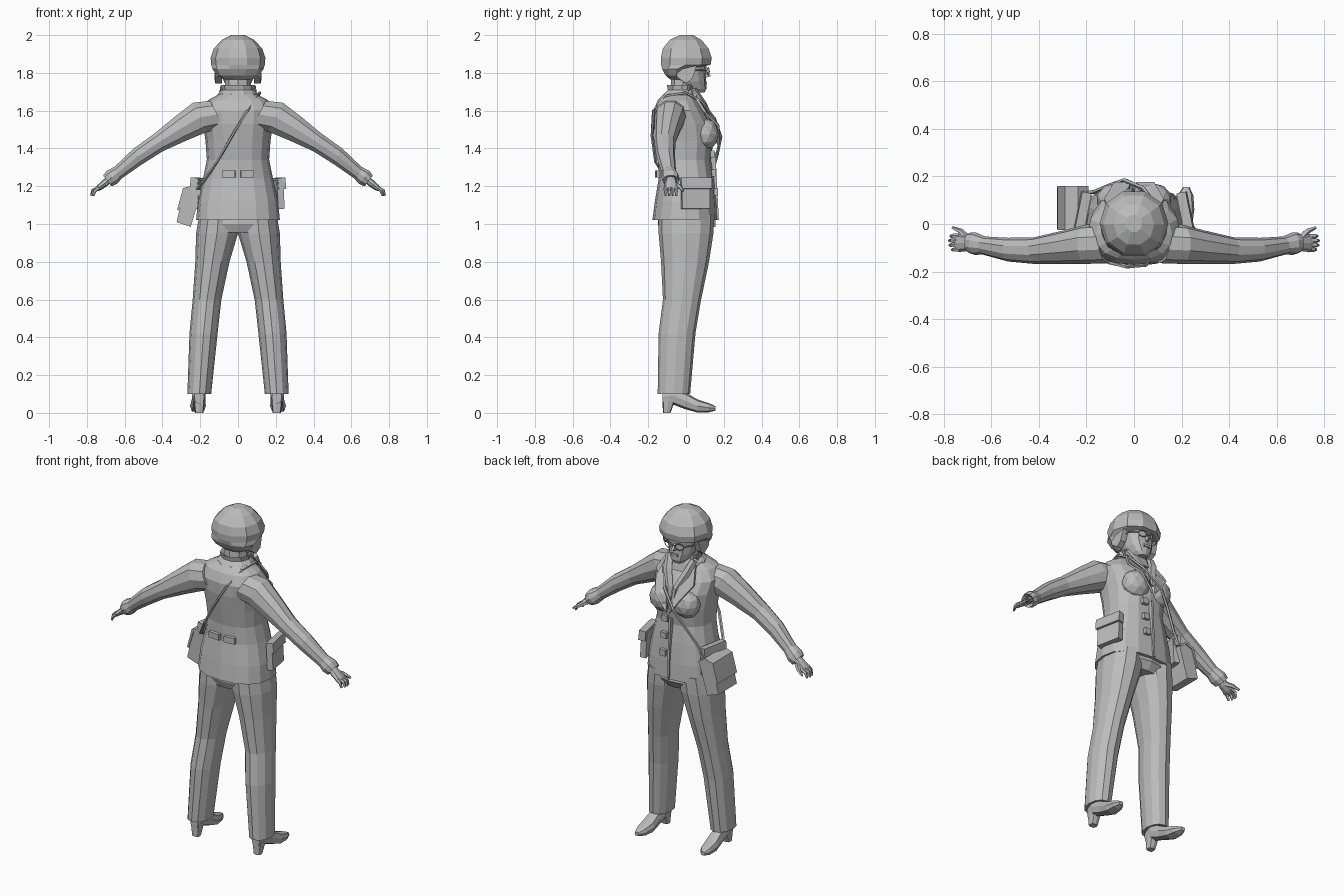
import bpy, bmesh, math
from mathutils import Vector as V, Matrix

grey = bpy.data.materials.new("plain grey")
grey.diffuse_color = (0.5, 0.5, 0.5, 1)


def finish(name, bm):
    bmesh.ops.recalc_face_normals(bm, faces=bm.faces)
    me = bpy.data.meshes.new(name)
    bm.to_mesh(me)
    bm.free()
    me.materials.append(grey)
    ob = bpy.data.objects.new(name, me)
    bpy.context.collection.objects.link(ob)
    return ob


def ring(c, u, v, n, p=1.0):
    """Superellipse section around c with half axes u and v."""
    out = []
    for i in range(n):
        a = 2 * math.pi * i / n
        f = lambda t: math.copysign(abs(t) ** p, t) if abs(t) > 1e-6 else 0
        out.append(V(c) + V(u) * f(math.cos(a)) + V(v) * f(math.sin(a)))
    return out


def loft(name, rings):
    bm = bmesh.new()
    rs = [[bm.verts.new(p) for p in r] for r in rings]
    n = len(rs[0])
    for a, b in zip(rs, rs[1:]):
        for i in range(n):
            bm.faces.new((a[i], a[(i + 1) % n], b[(i + 1) % n], b[i]))
    bm.faces.new(rs[0])
    bm.faces.new(rs[-1])
    return finish(name, bm)


def stack(name, rows, n=12, p=0.85, s=1):
    """Loft of level sections: z, x min, x max, y back, y front."""
    return loft(name, [ring((s * (a + b) / 2, (c + d) / 2, z), ((b - a) / 2, 0, 0),
                            (0, (d - c) / 2, 0), n, p) for z, a, b, c, d in rows])


def tube(name, pts, radii, n=6, flat=1.0):
    pts = [V(p) for p in pts]
    rs = []
    for i, p in enumerate(pts):
        t = (pts[min(i + 1, len(pts) - 1)] - pts[max(i - 1, 0)]).normalized()
        u = t.cross(V((0, 0, 1)) if abs(t.z) < 0.95 else V((0, 1, 0))).normalized()
        r = radii[i] if isinstance(radii, (list, tuple)) else radii
        rs.append(ring(p, u * r, t.cross(u) * r * flat, n))
    return loft(name, rs)


def box(name, c, size, rot=(0, 0, 0)):
    bm = bmesh.new()
    bmesh.ops.create_cube(bm, size=1)
    bmesh.ops.scale(bm, vec=size, verts=bm.verts)
    ob = finish(name, bm)
    ob.location, ob.rotation_euler = c, rot
    return ob


def blob(name, c, size, sub=1):
    bm = bmesh.new()
    bmesh.ops.create_icosphere(bm, subdivisions=sub, radius=1)
    bmesh.ops.scale(bm, vec=size, verts=bm.verts)
    bmesh.ops.translate(bm, vec=c, verts=bm.verts)
    return finish(name, bm)


def prism(name, pts, offset):
    bm = bmesh.new()
    f = bm.faces.new([bm.verts.new(p) for p in pts])
    ext = bmesh.ops.extrude_face_region(bm, geom=[f], use_keep_orig=True)
    bmesh.ops.translate(bm, vec=offset, verts=[g for g in ext["geom"] if isinstance(g, bmesh.types.BMVert)])
    return finish(name, bm)


def sym(z, w, b, f):
    return (z, -w, w, b, f)


# jacket body with a recessed hem
stack("jacket", [sym(1.07, .18, -.13, .13), sym(1.02, .205, -.165, .145), sym(1.02, .222, -.178, .165),
                 sym(1.12, .212, -.165, .16), sym(1.24, .185, -.145, .148), sym(1.34, .165, -.145, .132),
                 sym(1.44, .172, -.16, .145), sym(1.53, .185, -.172, .135), sym(1.60, .195, -.172, .095),
                 sym(1.655, .16, -.15, .06), sym(1.69, .095, -.115, .04)], 16)

# neck, scarf collar and head
stack("neck", [sym(1.62, .075, -.09, .05), sym(1.80, .065, -.075, .045)], 8, 1)
stack("collar", [sym(1.64, .125, -.135, .085), sym(1.69, .105, -.12, .07), sym(1.71, .085, -.10, .06),
                 sym(1.735, .088, -.105, .06), sym(1.72, .07, -.08, .045)], 10, 1)
stack("face", [sym(1.695, .03, .03, .098), sym(1.715, .052, -.02, .108), sym(1.755, .075, -.06, .107),
               sym(1.80, .088, -.08, .105), sym(1.87, .095, -.08, .112)], 12)
stack("hair", [sym(1.765, .075, -.085, -.01), sym(1.785, .11, -.11, .01), sym(1.82, .135, -.13, .035),
               sym(1.843, .142, -.138, .137), sym(1.88, .145, -.14, .143), sym(1.93, .128, -.128, .125),
               sym(1.975, .085, -.09, .085), sym(2.0, .035, -.035, .04)], 10, 0.95)
prism("nose", [(0, .10, 1.825), (0, .133, 1.783), (0, .10, 1.772)], (.014, 0, 0)).location.x = -.007
box("lips", (0, .105, 1.748), (.04, .014, .014))
for s in (-1, 1):
    prism("side_hair", [(s * .085, .06, 1.85), (s * .09, .035, 1.77), (s * .085, .0, 1.745),
                        (s * .085, -.05, 1.78), (s * .085, -.04, 1.85)], (s * .035, 0, 0))
    blob("earring", (s * .088, .015, 1.72), (.009, .009, .018))
    # glasses
    rim = [(s * (.038 + .026 * math.cos(a * math.pi / 4)), .117 - .006 * math.cos(a * math.pi / 4),
            1.808 + .02 * math.sin(a * math.pi / 4)) for a in range(9)]
    tube("glasses_rim", rim, .003, 4)
    tube("glasses_arm", [(s * .064, .111, 1.812), (s * .098, .07, 1.815), (s * .1, .0, 1.81)], .003, 4)
tube("glasses_bridge", [(-.012, .122, 1.81), (.012, .122, 1.81)], .003, 4)

# bust, lapels and scarf ends
for s in (-1, 1):
    blob("bust", (s * .075, .105, 1.475), (.085, .068, .085), 2)
    prism("lapel", [(s * .095, .035, 1.685), (s * .125, .095, 1.59), (s * .085, .165, 1.52),
                    (s * .01, .165, 1.42), (s * .04, .115, 1.58)], (0, .012, .004))
    tube("scarf_end", [(s * .08, .04, 1.71), (s * .06, .085, 1.64), (s * .025, .125, 1.56), (s * .01, .145, 1.48)],
         [.022, .026, .024, .012], 5, .8)

# fastenings and back belt
box("jacket_front_edge", (.0, .153, 1.2), (.012, .024, .36), (.05, 0, 0))
for z, y in ((1.17, .159), (1.27, .147), (1.37, .14)):
    box("button", (.04, y, z), (.036, .022, .036))
for s in (-1, 1):
    box("back_belt", (s * .05, -.15, 1.265), (.07, .02, .036), (0, 0, s * .1))
    # hip pocket and flap
    box("pocket", (s * .212, .05, 1.155), (.034, .15, .15), (0, -s * .05, s * .2))
    box("pocket_flap", (s * .217, .052, 1.215), (.04, .165, .06), (0, -s * .1, s * .2))

# arms with cuffs and hands
arm = [(.11, -.08, 1.58, .085, .085), (.20, -.085, 1.565, .083, .09), (.30, -.098, 1.507, .07, .074),
       (.42, -.112, 1.432, .056, .054), (.53, -.108, 1.358, .05, .05), (.64, -.09, 1.268, .038, .038)]
cuff = [(.622, -.09, 1.282, .036, .035), (.668, -.083, 1.247, .048, .046), (.692, -.08, 1.228, .043, .038),
        (.68, -.08, 1.236, .026, .022)]
palm = [(.675, -.08, 1.242, .024, .018), (.705, -.08, 1.216, .034, .02), (.735, -.08, 1.193, .038, .016),
        (.748, -.08, 1.183, .034, .012)]
for s in (-1, 1):
    for name, rows, n in (("sleeve", arm, 10), ("cuff", cuff, 10), ("palm", palm, 8)):
        slant = .45 if name == "sleeve" else .61
        loft(name, [ring((s * x, y, z), (0, ry, 0), (s * h * slant, 0, h * math.sqrt(1 - slant ** 2)), n, .95)
                    for x, y, z, ry, h in rows])
    for k in range(4):
        y = -.108 + .019 * k
        reach = (.0, .01, .012, .006)[k]
        tube("finger", [(s * .735, y, 1.193), (s * (.756 + reach), y, 1.178), (s * (.766 + reach), y, 1.15)],
             [.011, .01, .006], 5)
    tube("thumb", [(s * .70, -.06, 1.213), (s * .73, -.03, 1.195), (s * .765, -.015, 1.175)],
         [.015, .012, .006], 5)

# trousers
stack("trouser_seat", [sym(.955, .19, -.13, .12), sym(1.0, .21, -.15, .15), sym(1.08, .19, -.14, .14)], 12)
for s in (-1, 1):
    stack("trouser_leg", [(1.05, .0, .205, -.145, .15), (.95, .0, .222, -.145, .145),
                          (.80, .045, .226, -.132, .122), (.60, .088, .24, -.122, .08),
                          (.42, .108, .257, -.145, .05), (.10, .142, .268, -.15, .022),
                          (.10, .155, .255, -.135, .01), (.13, .16, .25, -.13, .0)], 12, .95, s)
    # shoe with heel
    shoe = [(-.125, .205, .026, .05, .12), (-.07, .207, .036, .045, .14), (-.005, .209, .036, .02, .11),
            (.06, .212, .042, .002, .072), (.12, .216, .034, .003, .052), (.155, .22, .014, .012, .036)]
    loft("shoe", [ring((s * x, y, (a + b) / 2), (w, 0, 0), (0, 0, (b - a) / 2), 8, .75)
                  for y, x, w, a, b in shoe])
    stack("shoe_heel", [(.0, .183, .227, -.122, -.082), (.075, .175, .237, -.125, -.055)], 8, .6, s)

# shoulder bag with flap and strap
bag = [(-.325, -.02, 1.01), (-.25, -.02, .985), (-.195, -.02, 1.17), (-.235, -.02, 1.2), (-.285, -.02, 1.185)]
prism("bag", bag, (0, .175, 0))
flap = [(-.322, -.026, 1.075), (-.312, -.026, 1.072), (-.28, -.026, 1.178), (-.235, -.026, 1.193),
        (-.2, -.026, 1.168), (-.192, -.026, 1.174), (-.235, -.026, 1.206), (-.291, -.026, 1.19)]
prism("bag_flap", flap, (0, .187, 0))
tube("bag_strap", [(-.225, .13, 1.17), (-.17, .135, 1.26), (-.1, .165, 1.37), (-.04, .185, 1.46),
                   (.04, .15, 1.56), (.09, .08, 1.65), (.115, .0, 1.695), (.095, -.1, 1.68),
                   (.05, -.172, 1.6), (-.03, -.18, 1.47), (-.11, -.16, 1.33), (-.185, -.09, 1.22),
                   (-.225, .0, 1.175)], .009, 5, .8)
